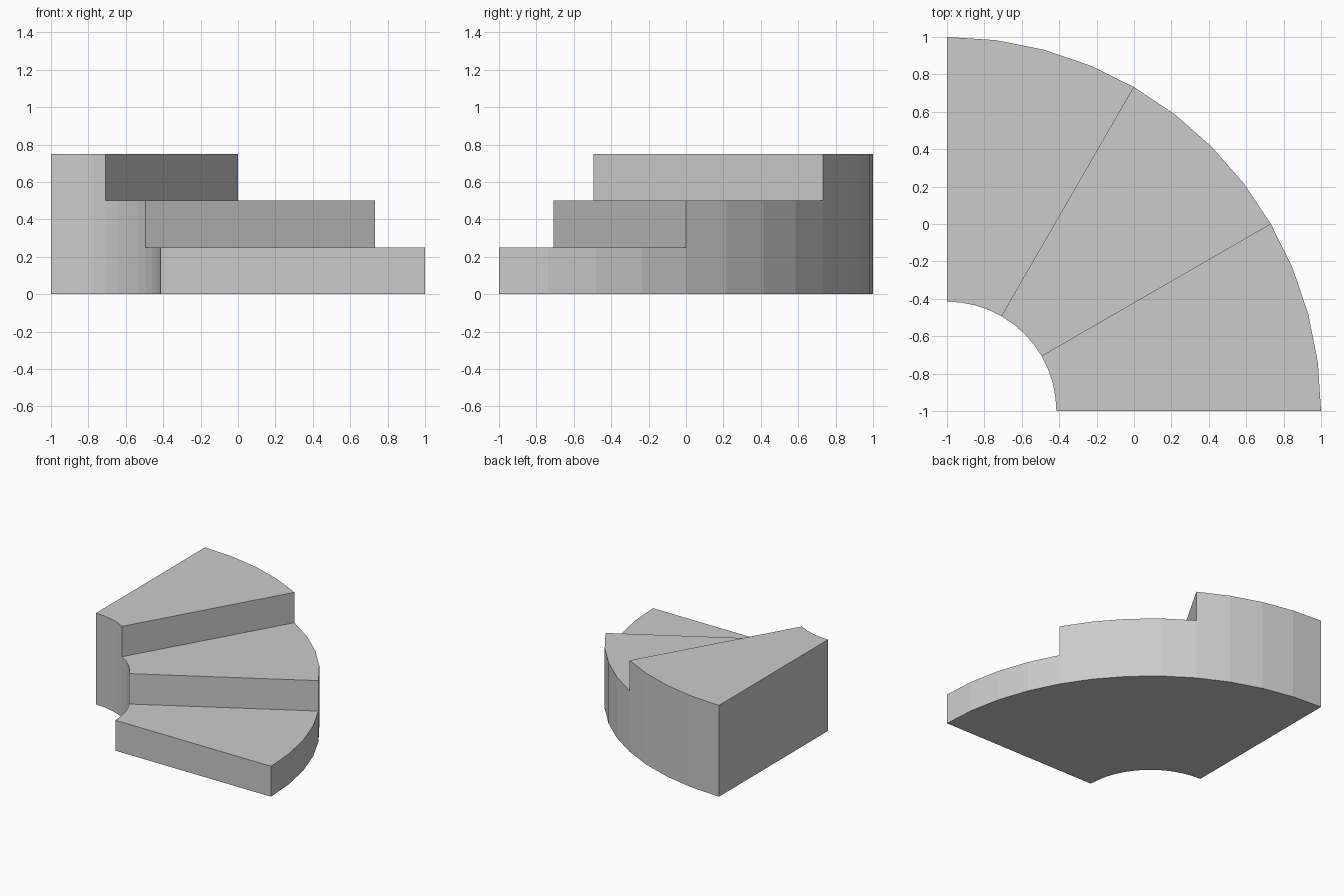
import bpy, bmesh
from math import sin, cos, radians

if "Cube" in bpy.data.objects:
    bpy.data.objects.remove(bpy.data.objects["Cube"])

STEPS, SEGS = 3, 4            # treads, facets per tread
R_IN, R_OUT, RISE = 0.585, 2.0, 0.25
ANG = radians(90 / (STEPS * SEGS))

bm = bmesh.new()
cache = {}


def vert(r, i, level):
    # shared vertex on the polar grid around the corner (-1, -1)
    key = (r, i, level)
    if key not in cache:
        cache[key] = bm.verts.new((-1 + r * cos(i * ANG), -1 + r * sin(i * ANG), level * RISE))
    return cache[key]


def face(*pts):
    return bm.faces.new([vert(*p) for p in pts])


for step in range(STEPS):
    first, last, top = step * SEGS, (step + 1) * SEGS, step + 1
    # tread and underside, one flat wedge each
    for level in (0, top):
        face(*[(R_OUT, i, level) for i in range(first, last + 1)],
             *[(R_IN, i, level) for i in range(last, first - 1, -1)])
    # riser
    face((R_IN, first, step), (R_OUT, first, step), (R_OUT, first, top), (R_IN, first, top))
    # curved inner and outer walls down to the floor
    for r in (R_IN, R_OUT):
        for i in range(first, last):
            for k in range(top):
                face((r, i, k), (r, i + 1, k), (r, i + 1, k + 1), (r, i, k + 1))

# flat end wall behind the highest tread
n = STEPS * SEGS
for k in range(STEPS):
    face((R_IN, n, k), (R_OUT, n, k), (R_OUT, n, k + 1), (R_IN, n, k + 1))

bmesh.ops.recalc_face_normals(bm, faces=bm.faces[:])
mesh = bpy.data.meshes.new("curved_stairs")
bm.to_mesh(mesh)
bm.free()
bpy.context.collection.objects.link(bpy.data.objects.new("curved_stairs", mesh))
